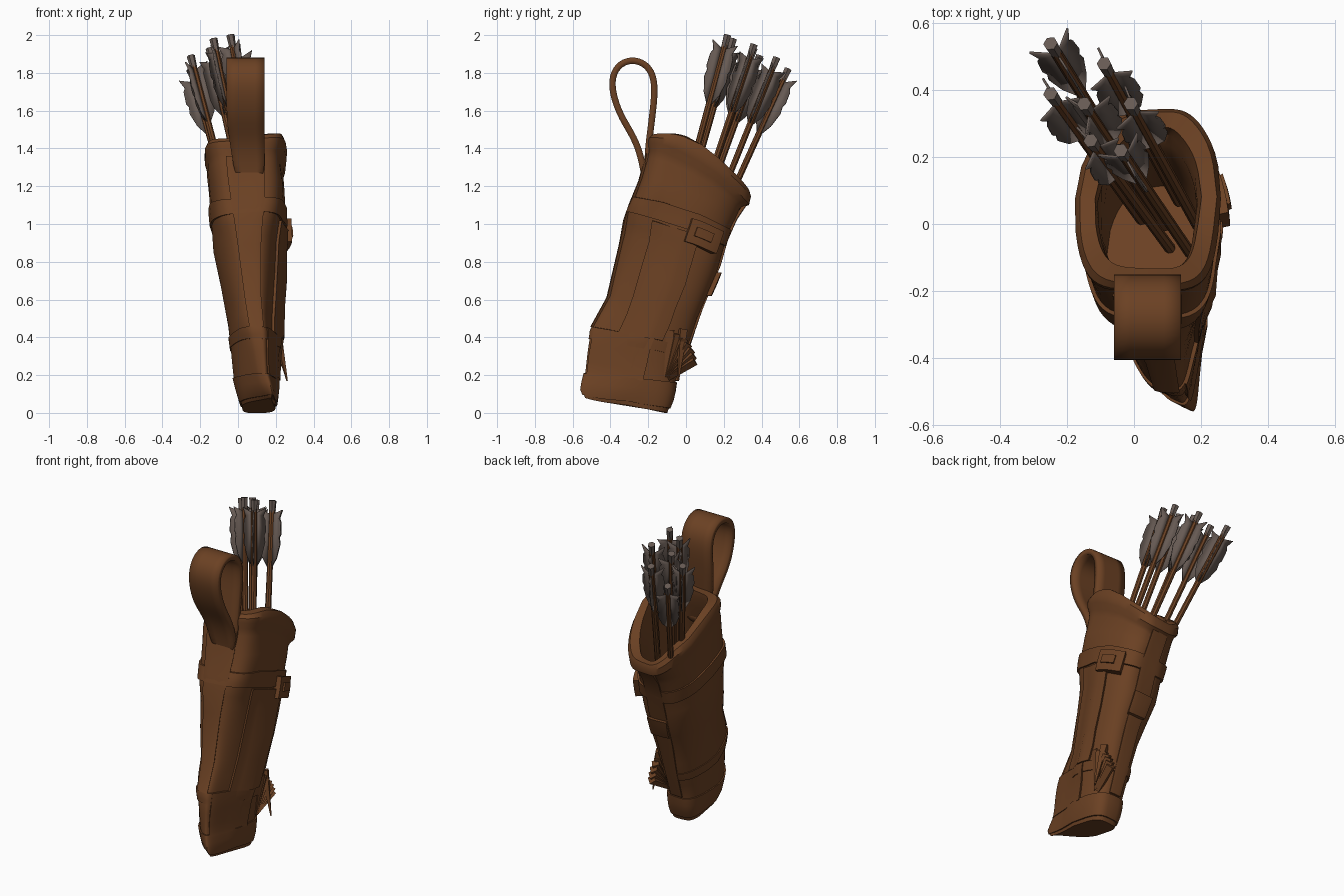
import bpy, bmesh, math, random
from mathutils import Vector, noise

random.seed(4)
if "Cube" in bpy.data.objects:
    bpy.data.objects.remove(bpy.data.objects["Cube"])


def material(name, colour):
    mat = bpy.data.materials.new(name)
    mat.use_nodes = True
    mat.diffuse_color = (*colour, 1)
    bsdf = next(n for n in mat.node_tree.nodes if n.type == 'BSDF_PRINCIPLED')
    bsdf.inputs["Base Color"].default_value = (*colour, 1)
    return mat


leather = material("brown leather", (0.148, 0.053, 0.017))
feather = material("grey feather", (0.135, 0.103, 0.088))


def finish(name, bm, mat, thickness=0, angle=35, rounding=0):
    bmesh.ops.recalc_face_normals(bm, faces=bm.faces)
    mesh = bpy.data.meshes.new(name)
    bm.to_mesh(mesh)
    bm.free()
    mesh.materials.append(mat)
    obj = bpy.data.objects.new(name, mesh)
    bpy.context.collection.objects.link(obj)
    if rounding:
        obj.modifiers.new("rounding", 'SUBSURF').levels = rounding
    if thickness:
        solid = obj.modifiers.new("thickness", 'SOLIDIFY')
        solid.thickness = thickness
        solid.offset = 0
    bpy.ops.object.select_all(action='DESELECT')
    obj.select_set(True)
    bpy.context.view_layer.objects.active = obj
    bpy.ops.object.shade_smooth_by_angle(angle=math.radians(angle))


# Body sections from toe to rim: front y, front z, back y, back z, left x, right x
SECTIONS = [
    (-.52, .08, -.10, .00, .02, .20),
    (-.55, .13, -.07, .08, .00, .21),
    (-.53, .22, -.06, .17, -.02, .21),
    (-.50, .44, .00, .33, -.045, .23),
    (-.41, .62, .06, .50, -.07, .24),
    (-.33, .95, .16, .74, -.125, .25),
    (-.31, 1.05, .20, .87, -.135, .25),
    (-.27, 1.15, .23, .97, -.15, .25),
    (-.21, 1.34, .28, 1.08, -.16, .24),
    (-.19, 1.42, .32, 1.10, -.16, .245),
    (-.17, 1.46, .33, 1.17, -.155, .24),
]


def power(value, exponent):
    return math.copysign(abs(value) ** exponent, value)


def surface(s, degrees, grow):
    """Point on the body at height step s and angle, pushed out by grow."""
    i = min(int(s), len(SECTIONS) - 2)
    f = s - i
    yf, zf, yb, zb, xl, xr = [a + (b - a) * f for a, b in zip(SECTIONS[i], SECTIONS[i + 1])]
    a = math.radians(degrees)
    h = s / 10
    square = .57 - .1 * h
    u, v = power(math.cos(a), square), power(math.sin(a), square)
    back, front = max(0, v) ** 2, max(0, -v)
    # the front narrows to a ridge that drifts left to right towards the toe
    xl += .12 * h * back + max(.01, .13 - .15 * h) * front ** 1.5
    xr -= .06 * h * back + max(.015, .085 - .02 * abs(s - 4)) * front ** .5
    p = Vector((xl + (xr - xl) * (u + 1) / 2,
                yf + (yb - yf) * (v + 1) / 2,
                zf + (zb - zf) * (v + 1) / 2 + h ** 3 * (.09 * (1 - v * v) + .015 * u)))
    p.y -= .04 * u * front ** 2 * max(0, 1 - s / 4)
    p += noise.noise_vector(p * 6) * .01
    return p + Vector((u, v, 0)) * grow


def skin(name, stations, angles, wrap=False, caps=False):
    """Grid over the body; stations and angles are (position, grow) pairs."""
    bm = bmesh.new()
    rows = [[bm.verts.new(surface(s, a, min(gs, ga))) for a, ga in angles] for s, gs in stations]
    count = len(angles)
    for low, high in zip(rows, rows[1:]):
        for j in range(count if wrap else count - 1):
            k = (j + 1) % count
            bm.faces.new((low[j], low[k], high[k], high[j]))
    if caps:
        bm.faces.new(rows[0])
        bm.faces.new(rows[-1])
    finish(name, bm, leather)


def spread(start, end, steps, grow):
    """Even positions with edges tucked into the body."""
    mid = [(start + (end - start) * i / steps, grow) for i in range(steps + 1)]
    return [(start, -.01)] + mid + [(end, -.01)]


def patch(name, s0, s1, a0, a1, grow):
    skin(name, spread(s0, s1, 6, grow), spread(a0, a1, 8, grow))


around = [(i * 7.5, 1) for i in range(48)]

# Hollow body with rolled rim
outer = [(i / 2, 0) for i in range(18)]
rim = [(9, .012), (9.6, .018), (10, .006), (10, -.04), (9, -.055)]
inside = [(8, -.05), (7, -.05), (6, -.05), (5, -.05)]
skin("quiver_body", outer + rim + inside, around, True, True)

# Bands around the body
for name, low, high, grow in (("belt", 6.1, 6.9, .01), ("toe_cuff", .3, 1.9, .008),
                              ("lower_band", 2.8, 3.1, .006)):
    skin(name, spread(low, high, 3, grow), around, True)

# Panels, pocket and buckle sewn to the body
patch("front_strap", 3.1, 8.3, -104, -75, .012)
patch("back_strip", 2, 8.6, 82, 100, .01)
patch("side_flap", 3.1, 6, -12, 14, .014)
patch("side_pocket", 1.8, 3.1, -55, 6, .012)
patch("buckle", 5.6, 6.6, 3, 42, .036)
patch("buckle_bar", 5.9, 6.3, 7, 26, .045)
patch("back_keeper", 4.5, 5, 80, 100, .025)

# Carrying loop
LOOP = [(-.215, 1.22), (-.235, 1.35), (-.275, 1.46), (-.34, 1.56), (-.38, 1.66), (-.397, 1.76),
        (-.365, 1.84), (-.29, 1.874), (-.215, 1.85), (-.172, 1.79), (-.165, 1.7), (-.175, 1.6),
        (-.19, 1.48), (-.205, 1.36), (-.2, 1.22)]
bm = bmesh.new()
left, right = [[bm.verts.new((x + inset * max(0, 1.55 - z), y, z)) for y, z in LOOP]
               for x, inset in ((-.06, .15), (.14, 0))]
for i in range(len(LOOP) - 1):
    bm.faces.new((left[i], right[i], right[i + 1], left[i + 1]))
finish("carrying_loop", bm, leather, .034, 50, 2)


def rod(bm, start, end, r1, r2, sides):
    """Tapered rod between two points."""
    start, end = Vector(start), Vector(end)
    turn = (end - start).to_track_quat('Z', 'Y')
    made = bmesh.ops.create_cone(bm, cap_ends=True, segments=sides, radius1=r1, radius2=r2,
                                 depth=(end - start).length)
    for vert in made["verts"]:
        vert.co = turn @ vert.co + (start + end) / 2


# Gathered leather fringe behind the pocket
bm = bmesh.new()
for i in range(7):
    a = math.radians(32 + 9 * i)
    reach = .17 + .013 * i
    rod(bm, (.19, -.1, .19), (.21, -.1 + reach * math.cos(a), .19 + reach * math.sin(a)),
        .022, .03, 4)
rod(bm, (.2, -.02, .44), (.26, -.04, .17), .03, .004, 4)
finish("leather_fringe", bm, leather)

# Arrows fanning out of the opening
TIPS = [(-.04, .22, 2), (-.13, .25, 1.98), (-.01, .36, 1.95), (-.15, .36, 1.93),
        (-.25, .39, 1.89), (-.09, .48, 1.88), (-.25, .54, 1.82)]
VANE = [(-.4, .005), (-.33, .048), (-.25, .07), (-.21, .064), (-.19, .074), (-.12, .07),
        (-.1, .058), (-.05, .078), (-.08, .005)]
shafts, vanes, nocks = bmesh.new(), bmesh.new(), bmesh.new()
for tip in TIPS:
    tip = Vector(tip)
    root = Vector((.17 + (tip.x + .04) * .7, -.09 + (tip.y - .22) * .6, .85))
    ray = (tip - root).normalized()
    rod(shafts, root, tip - ray * .04, .017, .017, 8)
    rod(nocks, tip - ray * .07, tip, .018, .022, 6)
    turn = ray.to_track_quat('Z', 'Y')
    twist = random.uniform(0, math.tau)
    for k in range(3):
        a = twist + k * math.tau / 3
        side = Vector((math.cos(a), math.sin(a), 0))
        vanes.faces.new([vanes.verts.new(tip + turn @ (side * out + Vector((0, 0, along))))
                         for along, out in VANE])
finish("arrow_shafts", shafts, leather)
finish("arrow_feathers", vanes, feather, .007)
finish("arrow_nocks", nocks, feather)
